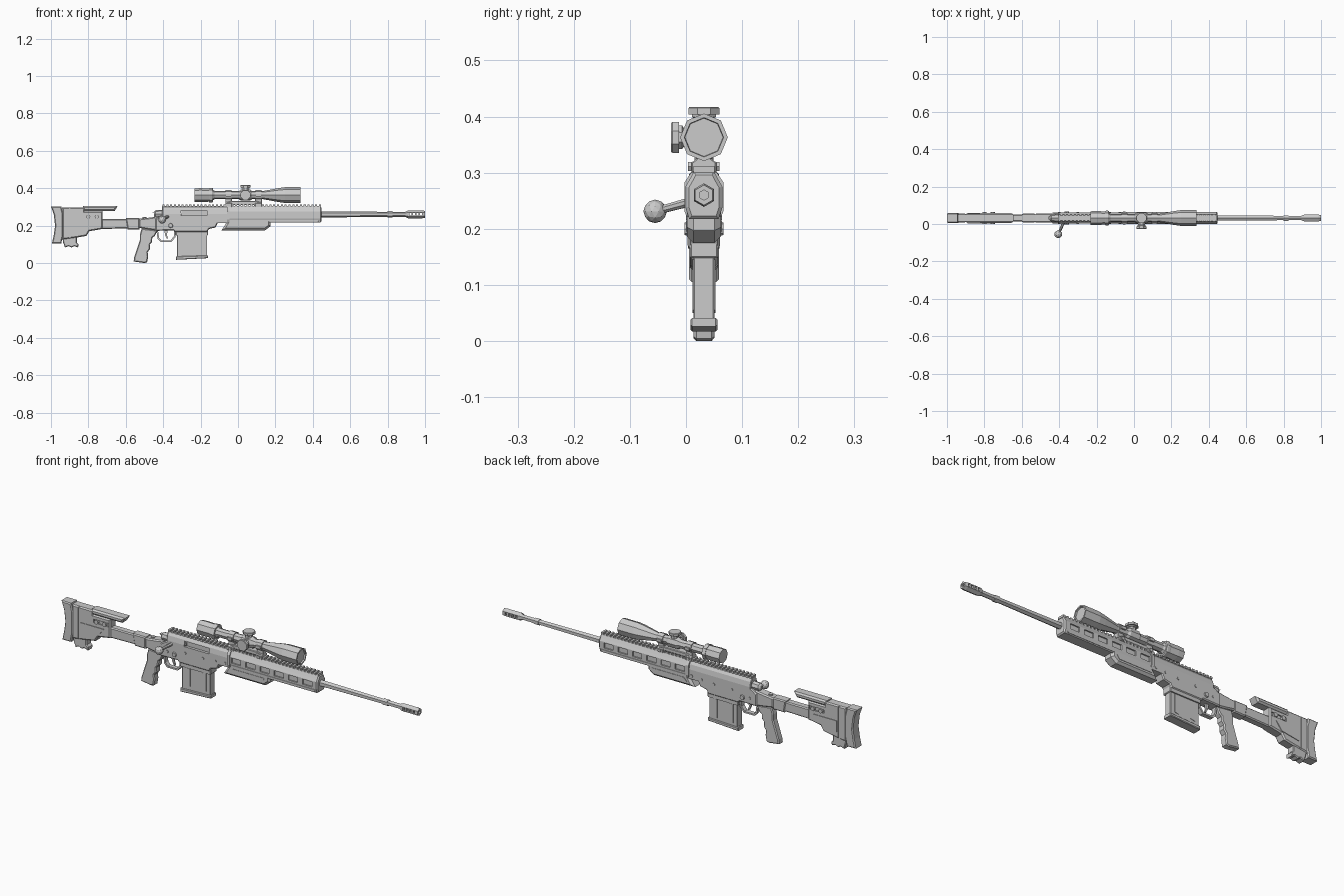
import bpy, bmesh, math
from mathutils import Vector, Matrix

cube = bpy.data.objects.get("Cube")
if cube:
    bpy.data.objects.remove(cube, do_unlink=True)

CY = 0.032          # centre plane of the rifle
BORE, SIGHT = 0.26, 0.363   # barrel and scope axis heights

metal = bpy.data.materials.new("light_grey")
metal.use_nodes = True
metal.diffuse_color = (0.6, 0.6, 0.6, 1)
metal.node_tree.nodes["Principled BSDF"].inputs["Base Color"].default_value = (0.6, 0.6, 0.6, 1)


def finish(name, bm):
    bmesh.ops.recalc_face_normals(bm, faces=bm.faces)
    me = bpy.data.meshes.new(name)
    bm.to_mesh(me)
    bm.free()
    me.materials.append(metal)
    ob = bpy.data.objects.new(name, me)
    bpy.context.collection.objects.link(ob)
    return ob


def extrude(name, start, end, chamfer=0.0):
    """Solid between two matching outlines, with optional chamfered rims."""
    bm = bmesh.new()
    a = [bm.verts.new(p) for p in start]
    b = [bm.verts.new(p) for p in end]
    caps = [bm.faces.new(a), bm.faces.new(b)]
    n = len(a)
    for i in range(n):
        bm.faces.new((a[i], a[(i + 1) % n], b[(i + 1) % n], b[i]))
    bmesh.ops.recalc_face_normals(bm, faces=bm.faces)
    if chamfer:
        rim = list({e for f in caps for e in f.edges})
        bmesh.ops.bevel(bm, geom=rim, offset=chamfer, segments=1, affect='EDGES', clamp_overlap=True)
    return finish(name, bm)


def plate(name, pts, half, chamfer=0.0, y=CY):
    """Side outline (x, z) extruded across the width."""
    return extrude(name, [(x, y - half, z) for x, z in pts], [(x, y + half, z) for x, z in pts], chamfer)


def section(name, pts, x0, x1, chamfer=0.0):
    """Half cross-section (y, z), mirrored and extruded lengthwise."""
    loop = [(y, z) for y, z in pts] + [(-y, z) for y, z in reversed(pts)]
    return extrude(name, [(x0, CY + y, z) for y, z in loop], [(x1, CY + y, z) for y, z in loop], chamfer)


def lathe(name, prof, sides, origin, axis=(1, 0, 0), turn=0.0):
    """Rings (distance, radius) turned round an axis."""
    bm = bmesh.new()
    rot = Vector((0, 0, 1)).rotation_difference(Vector(axis)).to_matrix()
    rings = []
    for d, r in prof:
        ring = []
        for i in range(sides):
            t = 2 * math.pi * i / sides + turn
            ring.append(bm.verts.new(Vector(origin) + rot @ Vector((r * math.cos(t), r * math.sin(t), d))))
        rings.append(ring)
    for p, q in zip(rings, rings[1:]):
        for i in range(sides):
            j = (i + 1) % sides
            bm.faces.new((p[i], p[j], q[j], q[i]))
    bm.faces.new(rings[0])
    bm.faces.new(rings[-1])
    return finish(name, bm)


def boxes(name, items):
    """Several boxes (x, y, z, sx, sy, sz) in one mesh."""
    bm = bmesh.new()
    for x, y, z, sx, sy, sz in items:
        m = Matrix.Translation((x, y, z)) @ Matrix.Diagonal((sx, sy, sz, 1))
        bmesh.ops.create_cube(bm, size=1, matrix=m)
    return finish(name, bm)


def cut(ob, items):
    cutter = boxes("cutter", items)
    cutter.hide_render = True
    mod = ob.modifiers.new("cut", 'BOOLEAN')
    mod.operation, mod.solver, mod.object = 'DIFFERENCE', 'EXACT', cutter
    deps = bpy.context.evaluated_depsgraph_get()
    mesh = bpy.data.meshes.new_from_object(ob.evaluated_get(deps))
    ob.modifiers.clear()
    ob.data = mesh
    bpy.data.objects.remove(cutter, do_unlink=True)


SIDES = (-1, 1)

# Butt stock
plate("butt_pad", [(-1, .302), (-.945, .302), (-.935, .26), (-.935, .15), (-.945, .105), (-.995, .105),
                   (-.985, .15), (-.978, .2), (-.985, .26)], .027, .005)
stock = plate("stock_body", [(-.94, .298), (-.82, .298), (-.82, .277), (-.725, .277), (-.725, .182),
                             (-.795, .17), (-.81, .145), (-.862, .136), (-.94, .125)], .025, .006)
cut(stock, [(-.9, CY + s * .025, .2, .008, .008, .3) for s in SIDES]
    + [(-.775, CY + s * .025, .247, .085, .012, .018) for s in SIDES])
plate("stock_toe", [(-.94, .14), (-.862, .14), (-.862, .11), (-.852, .1), (-.855, .083), (-.875, .09),
                    (-.89, .083), (-.905, .09), (-.925, .083), (-.935, .11)], .02, .004)
plate("cheek_rest", [(-.83, .304), (-.644, .304), (-.66, .277), (-.83, .277)], .027, .008)
for s in SIDES:
    for x in (-.8, -.755):
        lathe("stock_adjuster", [(0, .011), (.012, .011)], 8, (x, CY + s * .019, .247), (0, s, 0))
    plate("stock_side_plate", [(-.89, .22), (-.76, .22), (-.79, .18), (-.89, .165)], .003, 0, CY + s * .025)

# Stock arm and hinge
plate("stock_arm", [(-.73, .235), (-.53, .235), (-.53, .186), (-.73, .182)], .019, .005)
plate("arm_collar", [(-.6, .24), (-.527, .24), (-.527, .18), (-.59, .18)], .023, .005)
plate("stock_hinge", [(-.53, .236), (-.47, .243), (-.425, .25), (-.425, .172), (-.47, .178), (-.53, .188)], .024, .006)
lathe("hinge_pin", [(.17, .011), (.245, .011)], 8, (-.5, CY, 0), (0, 0, 1))

# Receiver and chassis
receiver = section("receiver", [(.014, .3), (.024, .286), (.029, .262), (.029, .215)], -.405, -.05, .003)
cut(receiver, [(-.235, CY - .03, .268, .14, .03, .026)])
plate("chassis", [(-.44, .235), (-.41, .255), (-.05, .24), (-.05, .215), (-.105, .22), (-.12, .19),
                  (-.155, .182), (-.165, .165), (-.335, .165), (-.345, .174), (-.44, .172)], .029, .005)
section("magazine_well", [(.025, .2), (.025, .148)], -.333, -.16, .003)
for s in SIDES:
    for x, z in ((-.4, .205), (-.3, .222), (-.2, .222), (-.13, .228), (-.075, .232)):
        lathe("chassis_screw", [(0, .007), (.003, .007)], 6, (x, CY + s * .029, z), (0, s, 0))
    lathe("safety_lever", [(0, .013), (.007, .011)], 8, (-.36, CY + s * .028, .2), (0, s, 0))

# Bolt
lathe("bolt_shroud", [(-.45, .01), (-.44, .02), (-.4, .022), (-.3, .022)], 8, (0, CY, .262))
plate("shroud_tab", [(-.458, .272), (-.445, .262), (-.425, .262), (-.425, .276), (-.445, .27)], .008)
knob = Vector((-.405, -.055, .231))
root = Vector((-.37, CY - .01, .252))
lathe("bolt_handle", [(0, .007), ((root - knob).length, .009)], 8, knob, (root - knob).normalized())
bm = bmesh.new()
bmesh.ops.create_icosphere(bm, subdivisions=2, radius=.021, matrix=Matrix.Translation(knob))
finish("bolt_knob", bm)

# Grip, trigger and guard
plate("grip", [(-.515, .185), (-.43, .175), (-.445, .145), (-.458, .135), (-.46, .112), (-.472, .098),
               (-.47, .075), (-.483, .058), (-.48, .035), (-.486, .004), (-.5, 0), (-.558, .008),
               (-.555, .03), (-.525, .12), (-.525, .15)], .0185, .005)
plate("trigger_guard", [(-.437, .178), (-.43, .13), (-.415, .113), (-.355, .113), (-.333, .14), (-.333, .17),
                        (-.342, .17), (-.343, .143), (-.36, .121), (-.41, .121), (-.422, .135), (-.428, .178)], .011)
plate("trigger", [(-.395, .178), (-.375, .178), (-.38, .15), (-.373, .13), (-.38, .13), (-.39, .15)], .005)

# Magazine
plate("magazine", [(-.325, .17), (-.165, .17), (-.165, .035), (-.325, .03)], .0185, .002)
plate("magazine_base", [(-.332, .035), (-.16, .041), (-.16, .026), (-.332, .017)], .024, .003)
for s in SIDES:
    for x in (-.29, -.2):
        plate("magazine_rib", [(x - .012, .145), (x + .012, .145), (x + .012, .055), (x - .012, .05)],
              .002, 0, CY + s * .0185)

# Handguard with side slots
guard = section("handguard", [(.018, .302), (.026, .287), (.033, .275), (.033, .238), (.026, .217)], -.06, .447, .006)
cut(guard, [(-.01 + i * .08, CY + s * .034, .257, .052, .016, .026) for i in range(6) for s in SIDES])
section("handguard_lip", [(.03, .234), (.03, .222)], -.055, .43, .002)
section("handguard_collar", [(.02, .305), (.035, .282), (.035, .232), (.028, .215)], -.06, -.045)
plate("fore_end", [(-.05, .235), (.175, .235), (.175, .197), (.145, .175), (-.088, .175), (-.075, .195)], .03, .011)
for s in SIDES:
    plate("fore_end_panel", [(-.03, .215), (.15, .215), (.135, .195), (-.05, .195)], .002, 0, CY + s * .03)

# Top rail
section("rail_base", [(.014, .304), (.014, .29)], -.405, .44)
boxes("rail_teeth", [(-.398 + i * .0204, CY, .306, .011, .037, .011) for i in range(42)])

# Barrel and muzzle brake
lathe("barrel", [(.4, .017), (.8, .0135), (.8, .017), (.825, .017), (.825, .0135), (.91, .0135)], 6, (0, CY, BORE))
brake = lathe("muzzle_brake", [(.895, .014), (.91, .021), (.985, .021), (1, .018), (1, .009), (.97, .009)], 6, (0, CY, BORE))
cut(brake, [(.922 + i * .019, CY, BORE, .01, .1, .014) for i in range(4)])

# Scope
lathe("scope_tube", [(-.232, .03), (-.232, .036), (-.2, .037), (-.145, .035), (-.125, .022), (.135, .022),
                     (.215, .037), (.25, .042), (.335, .0425), (.335, .035), (.328, .034)], 8, (0, CY, SIGHT))
lathe("zoom_ring", [(-.155, .038), (-.15, .039), (-.138, .039), (-.134, .036)], 8, (0, CY, SIGHT))
lathe("turret_housing", [(.005, .022), (.015, .029), (.065, .029), (.075, .022)], 8, (0, CY, SIGHT))
knob_profile = [(0, .019), (.034, .019), (.036, .023), (.041, .023), (.041, .03), (.052, .03), (.054, .028)]
lathe("elevation_turret", knob_profile, 8, (.04, CY, SIGHT), (0, 0, 1), math.pi / 8)
lathe("windage_turret", [(d * 1.08, r) for d, r in knob_profile], 8, (.04, CY, SIGHT), (0, -1, 0), math.pi / 8)

# Scope rings and mount
plate("mount_bridge", [(-.06, .311), (.125, .311), (.125, .324), (.1, .331), (-.04, .331), (-.06, .324)], .017, .003)
for x in (-.05, .11):
    lathe("scope_ring", [(-.016, .027), (.016, .027)], 8, (x, CY, SIGHT))
    section("ring_foot", [(.013, .345), (.013, .325), (.022, .318), (.022, .3)], x - .018, x + .018, .002)
    for s in SIDES:
        lathe("clamp_nut", [(0, .009), (.009, .009)], 6, (x, CY + s * .019, .311), (0, s, 0))
        boxes("ring_ear", [(x, CY + s * .026, SIGHT, .026, .012, .014)])
